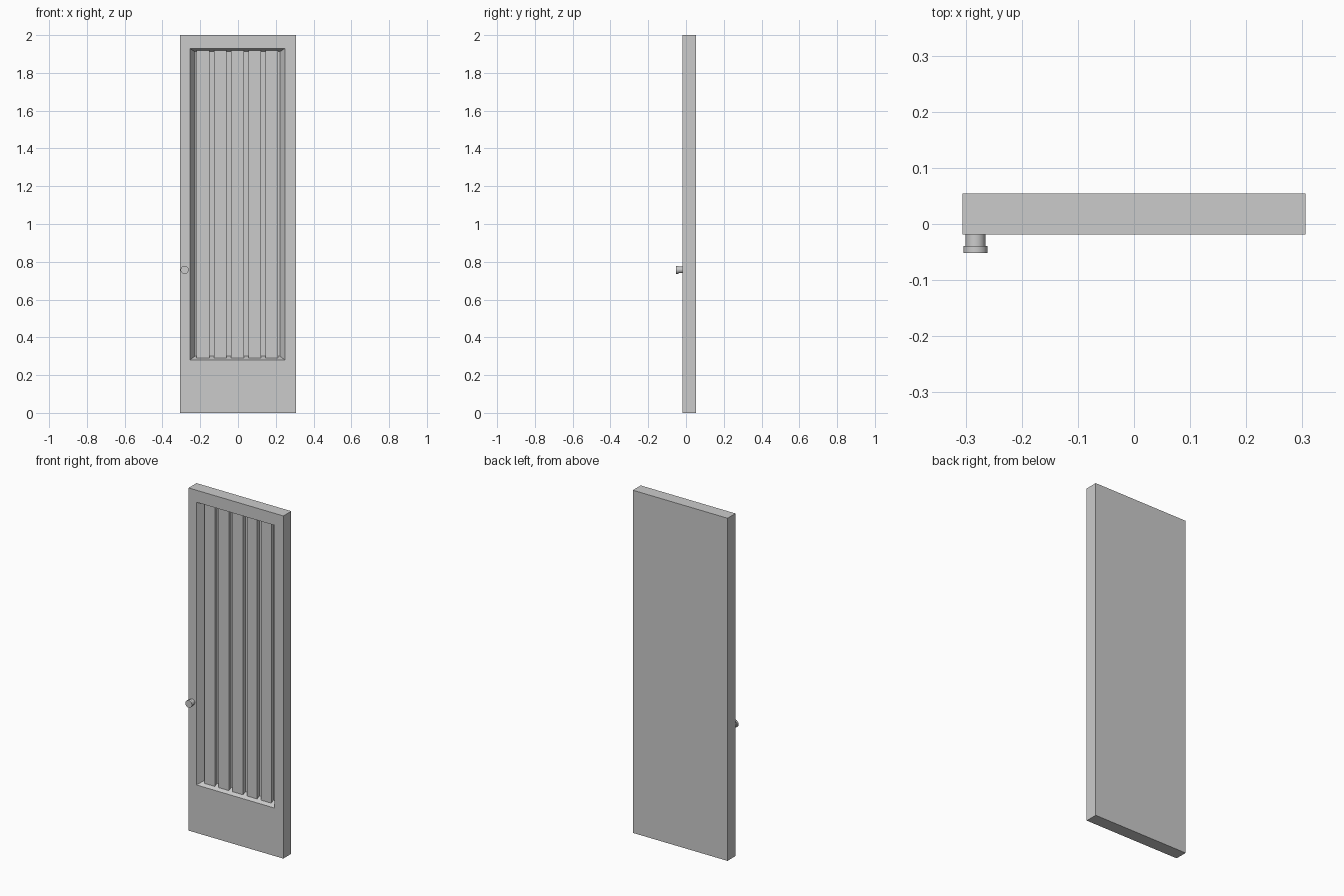
import bpy
import bmesh
import math

cube = bpy.data.objects.get("Cube")
if cube:
    bpy.data.objects.remove(cube, do_unlink=True)

FRONT, BACK = -0.019, 0.054     # door faces in depth
SLAT_FRONT, FLOOR = 0.003, 0.024  # recess depths
WIDTH, HEIGHT = 0.306, 2.0

grey = bpy.data.materials.new("plain grey")
grey.use_nodes = True
grey.diffuse_color = (0.6, 0.6, 0.6, 1)
grey.node_tree.nodes["Principled BSDF"].inputs["Base Color"].default_value = grey.diffuse_color


def add_object(name, bm):
    bmesh.ops.recalc_face_normals(bm, faces=bm.faces)
    mesh = bpy.data.meshes.new(name)
    bm.to_mesh(mesh)
    bm.free()
    mesh.materials.append(grey)
    obj = bpy.data.objects.new(name, mesh)
    bpy.context.collection.objects.link(obj)
    return obj


def loft(name, rings):
    """Join matching rings of points with quads and cap both ends."""
    bm = bmesh.new()
    loops = [[bm.verts.new(p) for p in ring] for ring in rings]
    n = len(loops[0])
    for a, b in zip(loops, loops[1:]):
        for i in range(n):
            j = (i + 1) % n
            bm.faces.new((a[i], a[j], b[j], b[i]))
    bm.faces.new(loops[0])
    bm.faces.new(loops[-1])
    return add_object(name, bm)


def rect(x0, x1, z0, z1, y):
    return [(x0, y, z0), (x1, y, z0), (x1, y, z1), (x0, y, z1)]


def circle(x, z, radius, y, sides=16):
    angles = [math.tau * i / sides for i in range(sides)]
    return [(x + radius * math.cos(a), y, z + radius * math.sin(a)) for a in angles]


# Door slab with a sloping-sided recess in the front
loft("door_panel", [
    rect(-WIDTH, WIDTH, 0, HEIGHT, BACK),
    rect(-WIDTH, WIDTH, 0, HEIGHT, FRONT),
    rect(-0.255, 0.249, 0.28, 1.93, FRONT),
    rect(-0.228, 0.222, 0.30, 1.912, FLOOR),
])

# Five upright slats standing in the recess
for i in range(5):
    x = -0.003 + (i - 2) * 0.0912
    loft(f"slat_{i + 1}", [
        rect(x - 0.0335, x + 0.0335, 0.289, 1.919, SLAT_FRONT),
        rect(x - 0.0335, x + 0.0335, 0.289, 1.919, FLOOR + 0.002),
    ])

# Round knob: narrow stem with a wider cap
knob_profile = [(0.0177, FRONT + 0.002), (0.0177, -0.039), (0.0215, -0.039), (0.0215, -0.052)]
knob = loft("door_knob", [circle(-0.2825, 0.757, r, y) for r, y in knob_profile])
bpy.ops.object.select_all(action="DESELECT")
knob.select_set(True)
bpy.context.view_layer.objects.active = knob
bpy.ops.object.shade_smooth_by_angle(angle=math.radians(35))
